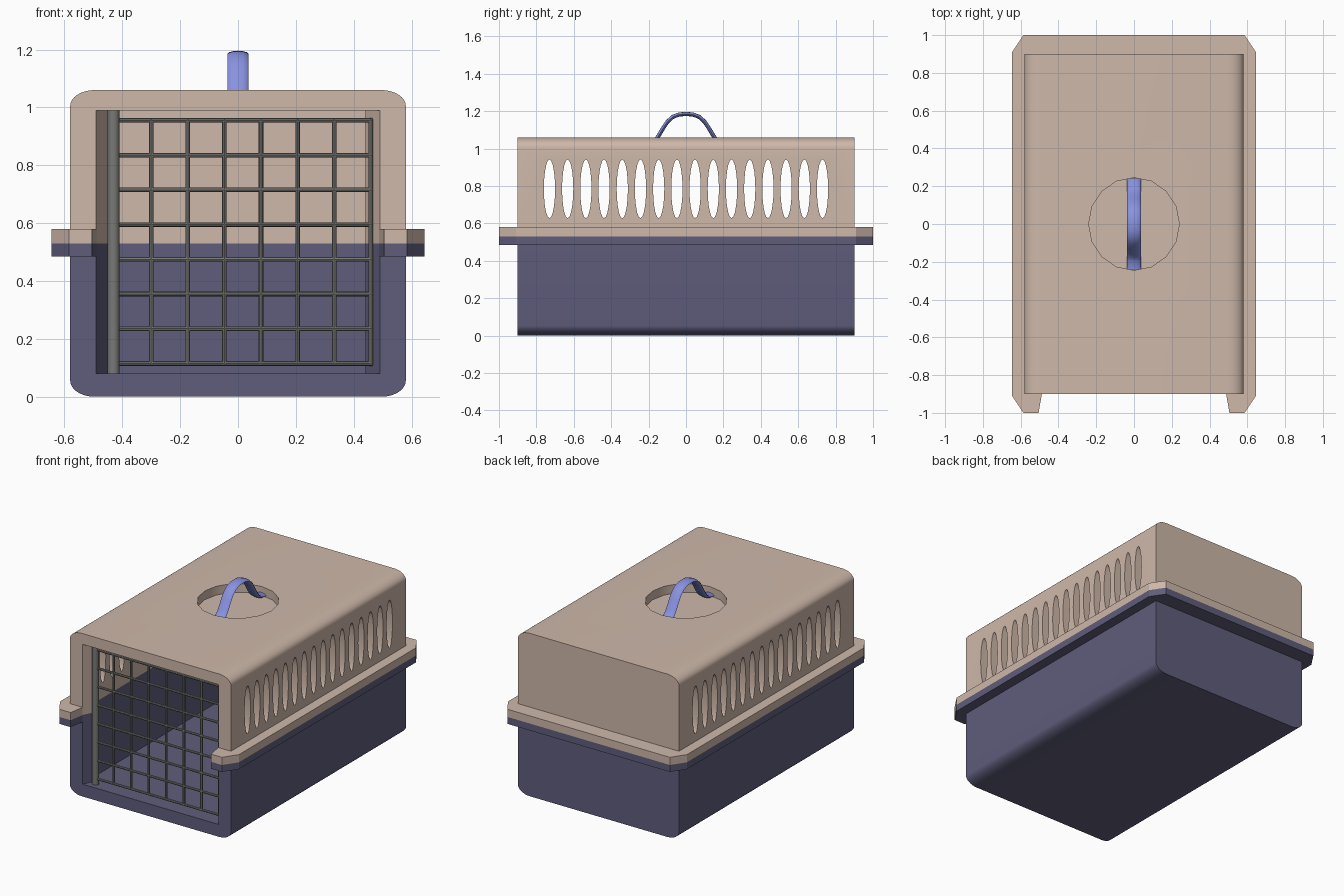
import bpy, bmesh, math
from mathutils import Vector

if "Cube" in bpy.data.objects:
    bpy.data.objects.remove(bpy.data.objects["Cube"])


def material(name, rgb):
    m = bpy.data.materials.new(name)
    m.diffuse_color = (*rgb, 1)
    m.use_nodes = True
    m.node_tree.nodes["Principled BSDF"].inputs["Base Color"].default_value = m.diffuse_color
    return m


BEIGE = material("beige plastic", (0.62, 0.48, 0.40))
NAVY = material("dark blue plastic", (0.115, 0.11, 0.20))
BLUE = material("light blue handle", (0.25, 0.29, 0.75))
GREY = material("grey wire", (0.19, 0.19, 0.18))


def finish(name, bm, mat=None, smooth=False):
    bmesh.ops.recalc_face_normals(bm, faces=bm.faces)
    me = bpy.data.meshes.new(name)
    bm.to_mesh(me)
    bm.free()
    ob = bpy.data.objects.new(name, me)
    bpy.context.collection.objects.link(ob)
    if mat:
        me.materials.append(mat)
    if smooth:
        shade(ob)
    return ob


def activate(ob):
    bpy.ops.object.select_all(action='DESELECT')
    ob.select_set(True)
    bpy.context.view_layer.objects.active = ob


def shade(ob):
    activate(ob)
    bpy.ops.object.shade_smooth_by_angle(angle=math.radians(35))


def prism(bm, pts, direction):
    f = bm.faces.new([bm.verts.new(p) for p in pts])
    ext = bmesh.ops.extrude_face_region(bm, geom=[f])
    vs = [v for v in ext['geom'] if isinstance(v, bmesh.types.BMVert)]
    bmesh.ops.translate(bm, verts=vs, vec=direction)


def tube(bm, a, b, r, sides=8):
    a, b = Vector(a), Vector(b)
    d = b - a
    mat = d.to_track_quat('Z', 'Y').to_matrix().to_4x4()
    mat.translation = (a + b) / 2
    bmesh.ops.create_cone(bm, cap_ends=True, segments=sides, radius1=r,
                          radius2=r, depth=d.length, matrix=mat)


SPLIT = 0.53


# Body halves: rounded profile extruded front to back
def half_body(name, edge_z, sign, mat):
    rx, rz = 0.085, 0.055
    right = []
    for i in range(9):
        a = math.pi / 2 * i / 8
        right.append((0.58 - rx + rx * math.cos(a), edge_z + sign * rz * (math.sin(a) - 1)))
    profile = [(0.58, SPLIT)] + right + [(-x, z) for x, z in reversed(right)] + [(-0.58, SPLIT)]
    bm = bmesh.new()
    prism(bm, [(x, -0.9, z) for x, z in profile], (0, 1.8, 0))
    return finish(name, bm, mat)


upper = half_body("upper_shell", 1.06, 1, BEIGE)
lower = half_body("lower_shell", 0.0, -1, NAVY)

# Cutters: cavity, tapered door opening, side vents, handle recess
bm = bmesh.new()
prism(bm, [(-0.53, -0.8, 0.05), (0.53, -0.8, 0.05), (0.53, 0.85, 0.05), (-0.53, 0.85, 0.05)],
      (0, 0, 0.942))
cavity = finish("cavity_cutter", bm)

bm = bmesh.new()
prism(bm, [(-0.515, -0.95, 0.08), (0.515, -0.95, 0.08), (0.415, -0.75, 0.08),
           (-0.415, -0.75, 0.08)], (0, 0, 0.91))
opening = finish("opening_cutter", bm)

bm = bmesh.new()
for i in range(16):
    y = -0.73 + 1.46 * i / 15
    ring = [(-0.7, y + 0.03 * math.cos(t * math.pi / 10), 0.785 + 0.157 * math.sin(t * math.pi / 10))
            for t in range(20)]
    prism(bm, ring, (1.4, 0, 0))
vents = finish("vent_cutter", bm)

bm = bmesh.new()
prism(bm, [(0.24 * math.cos(t * math.pi / 8), 0.245 * math.sin(t * math.pi / 8), 1.003)
           for t in range(16)], (0, 0, 0.2))
recess = finish("recess_cutter", bm)

for ob, cutters in ((upper, (cavity, opening, vents, recess)), (lower, (cavity, opening))):
    activate(ob)
    for c in cutters:
        mod = ob.modifiers.new("cut", 'BOOLEAN')
        mod.operation = 'DIFFERENCE'
        mod.solver = 'EXACT'
        mod.object = c
        bpy.ops.object.modifier_apply(modifier=mod.name)
    shade(ob)
for c in (cavity, opening, vents, recess):
    bpy.data.objects.remove(c)

# Rim flanges, wrapping round to short tabs beside the door
side = [(0.56, 0.88), (0.56, -0.88), (0.488, -0.9), (0.505, -1.0), (0.585, -1.0),
        (0.645, -0.91), (0.645, 0.91), (0.585, 1.0)]
outline = side + [(-x, y) for x, y in reversed(side)]
for name, z0, z1, mat in (("lower_rim", 0.485, SPLIT, NAVY), ("upper_rim", SPLIT, 0.58, BEIGE)):
    bm = bmesh.new()
    prism(bm, [(x, y, z0) for x, y in outline], (0, 0, z1 - z0))
    finish(name, bm, mat)

# Wire door with hinge post
DY = -0.85
bm = bmesh.new()
for i in range(7):
    x = -0.30 + 0.1265 * i
    tube(bm, (x, DY, 0.11), (x, DY, 0.96), 0.008)
for i in range(8):
    z = 0.115 + 0.12 * i
    tube(bm, (-0.43, DY, z), (0.465, DY, z), 0.008)
finish("door_grille", bm, GREY, True)
bm = bmesh.new()
tube(bm, (-0.43, DY, 0.075), (-0.43, DY, 0.995), 0.021, 16)
finish("hinge_post", bm, GREY, True)

# Carry handle: flattened oval swept along an arch
arch = [(-0.24, 1.012), (-0.195, 1.018), (-0.172, 1.035), (-0.152, 1.06), (-0.125, 1.105),
        (-0.1, 1.143), (-0.07, 1.17), (-0.035, 1.183), (0, 1.185)]
path = [Vector((0, y, z)) for y, z in arch + [(-y, z) for y, z in reversed(arch[:-1])]]
bm = bmesh.new()
rings = []
for i, p in enumerate(path):
    t = (path[min(i + 1, len(path) - 1)] - path[max(i - 1, 0)]).normalized()
    n = Vector((0, -t.z, t.y))
    rings.append([bm.verts.new(p + Vector((0.036 * math.cos(k * math.pi / 6), 0, 0))
                               + n * 0.011 * math.sin(k * math.pi / 6)) for k in range(12)])
for a, b in zip(rings, rings[1:]):
    for k in range(12):
        bm.faces.new((a[k], a[(k + 1) % 12], b[(k + 1) % 12], b[k]))
bm.faces.new(rings[0])
bm.faces.new(rings[-1])
finish("carry_handle", bm, BLUE, True)
